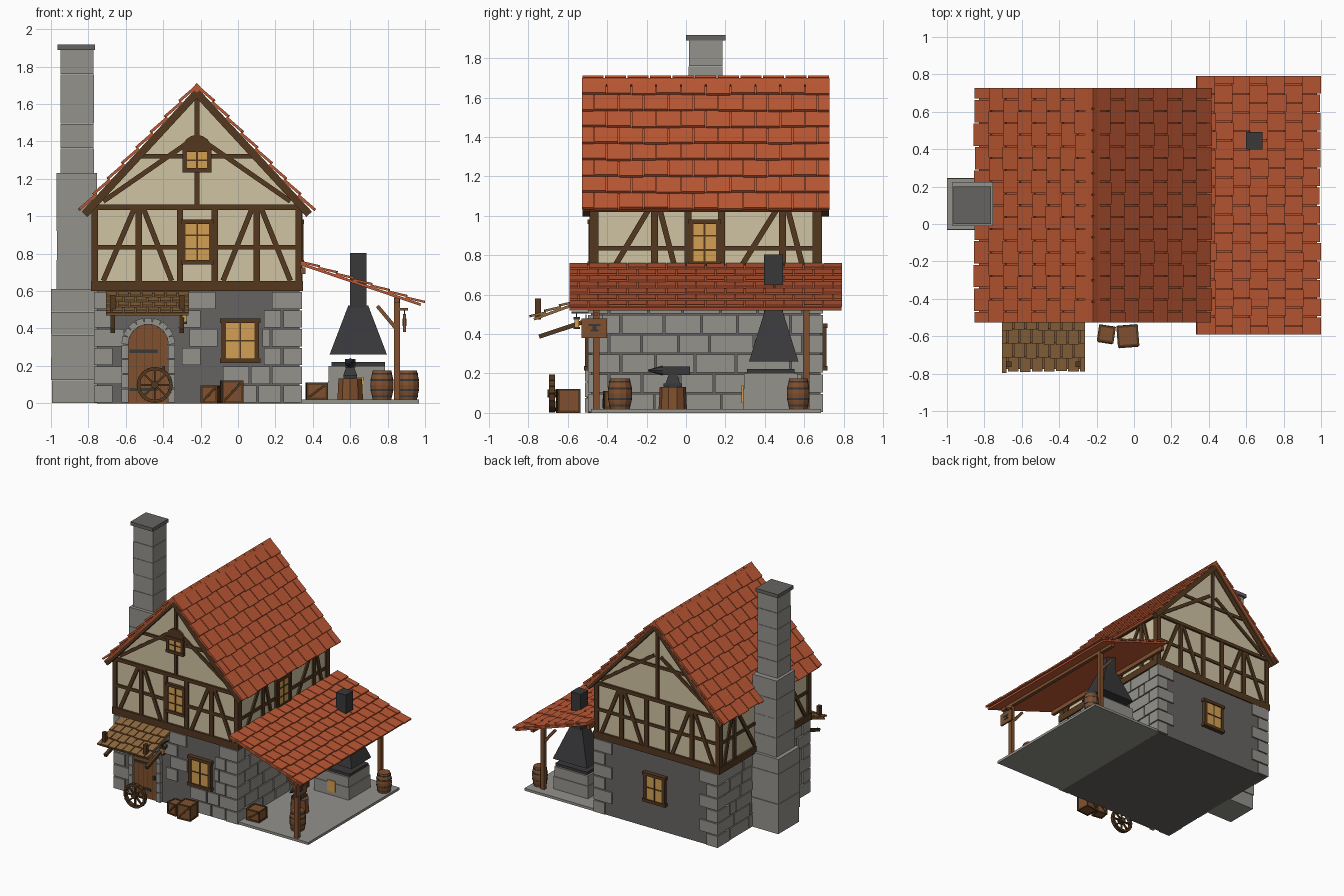
import bpy, bmesh, math, random
from mathutils import Matrix, Vector

if "Cube" in bpy.data.objects:
    bpy.data.objects.remove(bpy.data.objects["Cube"])
random.seed(4)

def material(name, r, g, b):
    m = bpy.data.materials.new(name)
    m.diffuse_color = [((c / 255 + 0.055) / 1.055) ** 2.4 for c in (r, g, b)] + [1]
    m.use_nodes = True
    m.node_tree.nodes["Principled BSDF"].inputs["Base Color"].default_value = m.diffuse_color
    return m
TILE = material("terracotta", 188, 88, 52)
PLASTER = material("plaster", 208, 196, 163)
TIMBER = material("dark_timber", 84, 57, 32)
WOOD = material("warm_wood", 128, 80, 46)
SHINGLE = material("tan_shingle", 143, 104, 62)
STONE = material("light_stone", 148, 146, 140)
WALL = material("dark_stone", 102, 100, 97)
IRON = material("iron", 56, 56, 58)
GLOW = material("window_glow", 212, 160, 84)

# ---- helpers
I = Matrix()
def frame(o, u, out, w):
    return Matrix.Translation(o) @ Matrix((u, out, w)).transposed().to_4x4()
def box(bm, lo, hi, M=I):
    lo, hi = Vector(lo), Vector(hi)
    bmesh.ops.create_cube(bm, size=1, matrix=M @ Matrix.Translation((lo + hi) / 2) @ Matrix.Diagonal((*(hi - lo), 1)))
def bar(bm, W, p, q, w, t, t0=0.0):
    """Flat beam lying on a wall frame from p to q (u, z)."""
    a = math.atan2(q[1] - p[1], q[0] - p[0])
    l = math.dist(p, q)
    M = W @ Matrix.Translation(((p[0] + q[0]) / 2, 0, (p[1] + q[1]) / 2)) @ Matrix.Rotation(-a, 4, 'Y')
    box(bm, (-l / 2, t0, -w / 2), (l / 2, t, w / 2), M)
def cone(bm, c, r1, r2, h, n=12, M=I, turn=0):
    bmesh.ops.create_cone(bm, cap_ends=True, segments=n, radius1=r1, radius2=r2, depth=h,
                          matrix=M @ Matrix.Translation((c[0], c[1], c[2] + h / 2)) @ Matrix.Rotation(turn, 4, 'Z'))
def finish(bm, name, mat):
    bmesh.ops.recalc_face_normals(bm, faces=bm.faces[:])
    me = bpy.data.meshes.new(name)
    bm.to_mesh(me); bm.free()
    me.materials.append(mat)
    ob = bpy.data.objects.new(name, me)
    bpy.context.collection.objects.link(ob)
def boxes(name, mat, *pairs, M=I):
    bm = bmesh.new()
    for lo, hi in pairs:
        box(bm, lo, hi, M)
    finish(bm, name, mat)
def prism(name, mat, pts, W, t0, t1):
    bm = bmesh.new()
    f = bm.faces.new([bm.verts.new(W @ Vector((u, t0, z))) for u, z in pts])
    r = bmesh.ops.extrude_face_region(bm, geom=[f])
    d = W.to_3x3() @ Vector((0, t1 - t0, 0))
    bmesh.ops.translate(bm, vec=d, verts=[v for v in r["geom"] if isinstance(v, bmesh.types.BMVert)])
    finish(bm, name, mat)

X, Y, Z = (1, 0, 0), (0, 1, 0), (0, 0, 1)
def walls(x0, x1, y0, y1):
    return {"front": frame((0, y0, 0), X, (0, -1, 0), Z), "back": frame((0, y1, 0), X, Y, Z),
            "right": frame((x1, 0, 0), Y, X, Z), "left": frame((x0, 0, 0), Y, (-1, 0, 0), Z)}
LOW = walls(-0.755, 0.328, -0.483, 0.683)
UP = walls(-0.77, 0.33, -0.475, 0.675)

# ---- stone ground floor with quoins and wall blocks
boxes("ground_floor", WALL, ((-0.755, -0.483, 0), (0.328, 0.683, 0.6)))
bm = bmesh.new()
for r in range(6):
    z0, z1 = r * 0.1 + 0.004, r * 0.1 + 0.096
    a, b = (0.16, 0.1) if r % 2 else (0.1, 0.16)
    for cx, sx in ((-0.77, 1), (0.342, -1)):
        for cy, sy in ((-0.497, 1), (0.696, -1)):
            xs, ys = sorted((cx, cx + sx * a)), sorted((cy, cy + sy * b))
            box(bm, (xs[0], ys[0], z0), (xs[1], ys[1], z1))
    for side in ("right", "left"):
        u, end = -0.49 + b, 0.69 - b
        while u < end - 0.02:
            w = min(random.uniform(0.15, 0.23), end - u)
            if end - u - w < 0.07: w = end - u
            box(bm, (u + 0.005, 0, z0), (u + w - 0.005, 0.01, z1), LOW[side])
            u += w
for r, u0, u1 in ((0, -.02, .1), (0, .11, .23), (1, -.08, .06), (1, .07, .17), (2, .14, .23), (3, -.26, -.11),
                  (3, .13, .17), (4, -.32, -.2), (4, .14, .23), (5, -.27, -.12), (2, -.3, -.2)):
    box(bm, (u0, 0, r * 0.1 + 0.004), (u1, 0.01, r * 0.1 + 0.096), LOW["front"])
finish(bm, "stone_blocks", STONE)

# ---- plastered upper floor and gable
boxes("upper_floor", PLASTER, ((-0.77, -0.475, 0.62), (0.33, 0.675, 1.06)))
prism("gable", PLASTER, [(-0.77, 1.05), (0.33, 1.05), (-0.22, 1.645)], I, -0.475, 0.675)

# ---- timber framing
bm = bmesh.new()
box(bm, (-0.787, -0.492, 0.6), (0.347, 0.692, 0.655))
FX, SY = (-.765, -.53, -.31, -.125, .1, .325), (-.46, -.16, .01, .18, .49, .66)
for side, us in (("front", FX), ("back", FX), ("right", SY), ("left", SY)):
    W = UP[side]
    for u in us:
        bar(bm, W, (u, 0.65), (u, 1.05), 0.034, 0.014)
    bar(bm, W, (us[0] - .02, 1.048), (us[5] + .02, 1.048), 0.028, 0.017)
    for i in (0, 1, 3, 4):
        bar(bm, W, (us[i], 0.835), (us[i + 1], 0.835), 0.024, 0.010)
    for i, j in ((1, 0), (1, 2), (4, 3), (4, 5)):
        s = 1 if j > i else -1
        bar(bm, W, (us[i] + s * .025, 1.04), (us[j] - s * .045, 0.655), 0.028, 0.012)
    if side in ("back", "left"):
        bar(bm, W, (us[2], 0.835), (us[3], 0.835), 0.024, 0.010)
    if side in ("front", "back"):
        bar(bm, W, (-.22, 1.06), (-.22, 1.63), 0.026, 0.014)
        bar(bm, W, (-.52, 1.32), (.08, 1.32), 0.024, 0.010)
        for s in (-1, 1):
            bar(bm, W, (-.22 + s * .5, 1.08), (-.22 + s * .03, 1.405), 0.026, 0.012)
            bar(bm, W, (-.22 + s * .6, 1.01), (-.22, 1.66), 0.04, 0.05, 0.012)   # barge boards
finish(bm, "timber_frame", TIMBER)

# ---- windows
def window(name, W, u, z, w, h, rows=3, t=0.02, sill=0.0):
    boxes(name + "_panes", GLOW, ((u - w / 2, 0, z), (u + w / 2, t - 0.006, z + h)), M=W)
    bm = bmesh.new()
    for s in (-1, 1):
        bar(bm, W, (u + s * w / 2, z - .01), (u + s * w / 2, z + h + .01), 0.024, t)
    for zz in (z, z + h):
        bar(bm, W, (u - w / 2 - .012 - sill, zz), (u + w / 2 + .012 + sill, zz), 0.024, t + .004)
    bar(bm, W, (u, z), (u, z + h), 0.01, t - .002)
    for i in range(1, rows):
        bar(bm, W, (u - w / 2, z + h * i / rows), (u + w / 2, z + h * i / rows), 0.008, t - .002)
    finish(bm, name + "_frame", TIMBER)
window("front_window", LOW["front"], 0.012, 0.227, 0.175, 0.215, 2, 0.03, 0.008)
window("back_window", LOW["back"], -0.21, 0.227, 0.165, 0.215, 2, 0.03, 0.008)
window("upper_window", UP["front"], -0.218, 0.755, 0.15, 0.215)
window("side_window", UP["right"], 0.095, 0.755, 0.14, 0.215)
arch = [(-.22 + .08 * math.cos(a * math.pi / 8), 1.355 + .08 * math.sin(a * math.pi / 8)) for a in range(9)]
prism("gable_window_arch", TIMBER, arch, UP["front"], 0, 0.02)
window("gable_window", UP["front"], -0.22, 1.245, 0.13, 0.11, 2, 0.024)

# ---- arched door
D, DX, SP = LOW["front"], -0.48, 0.315
arch = [(DX + .107 * math.cos(a * math.pi / 12), SP + .107 * math.sin(a * math.pi / 12)) for a in range(13)]
prism("door", WOOD, [(DX - .107, 0), (DX + .107, 0)] + arch, D, 0, 0.014)
boxes("door_gaps", TIMBER, *[((DX + g - .002, 0, .01), (DX + g + .002, .016, SP + math.sqrt(.107 ** 2 - g * g)))
                             for g in (-.064, -.021, .021, .064)], M=D)
boxes("door_hinges", IRON, ((DX - .1, 0, .065), (DX + .05, .022, .083)), ((DX - .1, 0, .27), (DX + .05, .022, .288)),
      ((DX + .075, 0, .17), (DX + .09, .03, .2)), M=D)
bm = bmesh.new()
for s in (-1, 1):
    for i in range(4):
        bar(bm, D, (DX + s * .124, i * SP / 4 + .003), (DX + s * .124, (i + 1) * SP / 4 - .003), 0.036, 0.03)
for i in range(9):
    a = math.pi * (i + .5) / 9
    p = lambda r: (DX + r * math.cos(a), SP + r * math.sin(a))
    bar(bm, D, p(.106), p(.142), 0.041, 0.03)
finish(bm, "door_surround", STONE)

# ---- tiled roofs: slab plus rows of tilted tiles, frame axes are (along, normal, downhill)
def tiles(name, mat, F, u0, u1, length, rows, n, slab, t):
    bm = bmesh.new()
    box(bm, (u0 + .005, -slab, 0), (u1 - .005, 0, length - .01), F)
    rl, tw = length / rows, (u1 - u0) / n
    for r in range(rows):
        off = tw / 2 if r % 2 else 0
        for i in range(n + (1 if off else 0)):
            a, b = max(u0, u0 + i * tw - off), min(u1, u0 + (i + 1) * tw - off)
            M = F @ Matrix.Translation((0, 0, r * rl)) @ Matrix.Rotation(-t / rl * 0.7, 4, 'X')
            box(bm, (a + .003, -.002, 0), (b - .003, t * .7, rl + random.uniform(-.002, .008)), M)
    finish(bm, name, mat)
def slope(o, d, u):
    d = Vector(d).normalized()
    n = Vector(u).cross(d)
    return frame(o, u, n if n.z > 0 else -n, d)
for nm, s in (("right", 1), ("left", -1)):
    tiles("main_roof_" + nm, TILE, slope((-.22, 0, 1.69), (s * .615, 0, -.665), Y), -.53, .73, .906, 8, 10, .02, .018)
tiles("lean_to_roof", TILE, slope((.335, 0, .752), (.655, 0, -.222), Y), -.595, .795, .69, 7, 14, .014, .014)
tiles("door_canopy", SHINGLE, slope((0, -.485, .588), (0, -.3, -.11), X), -.71, -.26, .318, 4, 7, .014, .014)
bm = bmesh.new()
for i in range(11):
    y = -.53 + i * 1.26 / 11
    for s in (-1, 1):
        M = slope((-.22, 0, 1.712), (s * .615, 0, -.665), Y)
        box(bm, (y + .004, -.016, 0), (y + 1.26 / 11 - .004, 0, .062), M)
finish(bm, "ridge_tiles", TILE)

# ---- canopy brackets
S = frame((0, 0, 0), Y, X, Z)
bm = bmesh.new()
for x in (-.67, -.3):
    bar(bm, S, (-.745, .387), (-.48, .475), .022, x + .012, x - .012)
    box(bm, (x - .014, -.765, .475), (x + .014, -.735, .58))
finish(bm, "canopy_brackets", TIMBER)

# ---- chimney courses
bm = bmesh.new()
for lo, hi, z0, z1, n in (((-.995, -.025), (-.74, .24), 0, .61, 5), ((-.965, -.005), (-.76, .22), .61, 1.23, 4),
                          ((-.945, .018), (-.775, .182), 1.23, 1.89, 5)):
    h = (z1 - z0) / n
    for i in range(n):
        j = random.uniform(0, .006)
        box(bm, (lo[0] - j, lo[1] - j, z0 + i * h + .002), (hi[0] + j, hi[1] + j, z0 + (i + 1) * h))
finish(bm, "chimney", STONE)
boxes("chimney_cap", WALL, ((-.965, 0, 1.89), (-.765, .2, 1.918)))

# ---- lean-to: floor slab, posts, braces
boxes("workshop_floor", STONE, ((.32, -.483, 0), (.968, .685, .02)))
bm = bmesh.new()
F0 = frame((0, 0, 0), X, Y, Z)
for y in (-.455, .61):
    box(bm, (.833, y - .016, .02), (.866, y + .016, .565))
    bar(bm, F0, (.745, .52), (.845, .4), .02, y + .01, y - .01)
box(bm, (.835, -.56, .535), (.864, .76, .562))
box(bm, (.335, -.56, .69), (.36, .76, .725))
box(bm, (.85, -.465, .495), (.91, -.45, .51))
finish(bm, "workshop_posts", WOOD)
boxes("hanging_sign", WOOD, ((.883, -.53, .38), (.897, -.4, .478)))
boxes("sign_emblem", IRON, ((.88, -.495, .44), (.9, -.435, .452)), ((.88, -.475, .42), (.9, -.455, .44)),
      ((.88, -.485, .412), (.9, -.445, .422)), ((.888, -.51, .475), (.892, -.506, .5)), ((.888, -.424, .475), (.892, -.42, .5)))

# ---- lantern by the door
boxes("lantern_glass", GLOW, ((-.3, -.567, .435), (-.276, -.543, .475)))
boxes("lantern_iron", IRON, ((-.304, -.571, .425), (-.272, -.539, .436)), ((-.304, -.571, .474), (-.272, -.539, .486)),
      ((-.291, -.558, .485), (-.285, -.552, .51)), ((-.292, -.58, .505), (-.284, -.48, .514)))

# ---- forge with hood
boxes("forge_base", STONE, ((.48, .29, .02), (.79, .57, .12)), ((.485, .295, .12), (.785, .565, .2)))
boxes("forge_fire", GLOW, ((.6, .282, .05), (.67, .292, .14)))
boxes("forge_top", IRON, ((.5, .31, .2), (.785, .55, .222)))
bm = bmesh.new()
M = Matrix.Translation((.643, .445, 0)) @ Matrix.Diagonal((1.22, 1, 1, 1))
cone(bm, (0, 0, .262), .177, .062, .26, 4, M, math.pi / 4)
box(bm, (.6, .397, .5), (.688, .492, .803))
finish(bm, "forge_hood", IRON)

# ---- anvil on stump
bm = bmesh.new()
cone(bm, (.6, -.067, .02), .072, .066, .112, 10)
finish(bm, "anvil_stump", WOOD)
bm = bmesh.new()
box(bm, (.565, -.115, .132), (.635, -.02, .15))
cone(bm, (.6, -.067, .15), .052, .03, .045, 4, I, math.pi / 4)
box(bm, (.572, -.12, .192), (.628, .02, .236))
cone(bm, (0, 0, 0), .026, .004, .075, 8, Matrix.Translation((.6, -.118, .215)) @ Matrix.Rotation(math.pi / 2, 4, 'X'))
finish(bm, "anvil", IRON)

# ---- barrels
for k, (x, y, r, h) in enumerate(((.77, -.335, .062, .155), (.91, .57, .058, .155))):
    bm, hoops = bmesh.new(), bmesh.new()
    prof = (.8, .94, 1, .94, .8)
    for i in range(4):
        cone(bm, (x, y, .02 + i * h / 4), r * prof[i], r * prof[i + 1], h / 4)
    for f, rr in ((.08, .88), (.3, .99), (.64, .99), (.86, .88)):
        cone(hoops, (x, y, .02 + f * h), r * rr, r * rr, h * .06)
    finish(bm, f"barrel_{k + 1}", WOOD)
    finish(hoops, f"barrel_hoops_{k + 1}", IRON)

# ---- crates: plain box with edge battens
for k, (x, y, z, s, h, a) in enumerate(((-.148, -.588, 0, .09, .095, -.15), (-.033, -.598, 0, .115, .122, .08), (.42, -.36, .02, .115, .09, .05))):
    M = Matrix.Translation((x, y, z)) @ Matrix.Rotation(a, 4, 'Z')
    e, b = s / 2, .006
    boxes(f"crate_{k + 1}", WOOD, ((-e + .004, -e + .004, .003), (e - .004, e - .004, h - .003)), M=M)
    bm = bmesh.new()
    for p in (-1, 1):
        for q in (-1, 1):
            cx, cy, cz = p * (e - b), q * (e - b), h / 2 + q * (h / 2 - b)
            box(bm, (cx - b, cy - b, 0), (cx + b, cy + b, h), M)
            box(bm, (-e, p * (e - b) - b, cz - b), (e, p * (e - b) + b, cz + b), M)
            box(bm, (cx - b, -e, cz - b), (cx + b, e, cz + b), M)
    for q in (-1, 1):
        bar(bm, M @ Matrix.Translation((0, q * e, 0)), (-e + .01, .01), (e - .01, h - .01), .012, .001, -.005)
    finish(bm, f"crate_battens_{k + 1}", TIMBER)

# ---- cart wheel
bm = bmesh.new()
W = frame((-.445, -.68, .098), X, (0, -1, 0), Z)
pt = lambda i, r: (r * math.cos(i * math.pi / 8), r * math.sin(i * math.pi / 8))
for i in range(16):
    bar(bm, W, pt(i, .088), pt(i + 1, .088), .018, .015, -.015)
    if i % 2 == 0:
        bar(bm, W, pt(i, .01), pt(i, .085), .01, .007, -.007)
cone(bm, (0, 0, -.024), .02, .02, .048, 10, W @ Matrix.Rotation(math.pi / 2, 4, 'X'))
finish(bm, "cart_wheel", TIMBER)
